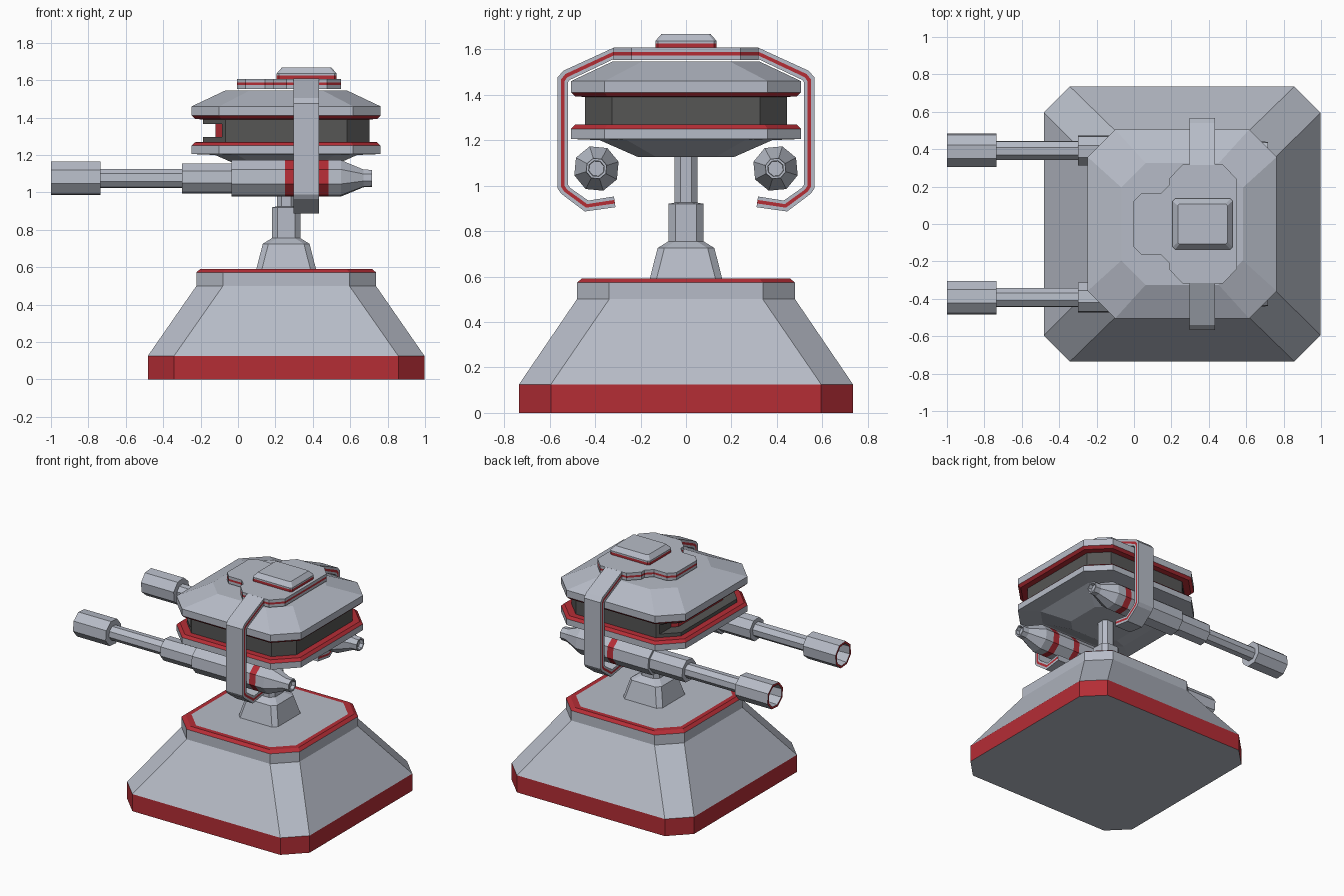
import bpy, bmesh, math

if "Cube" in bpy.data.objects:
    bpy.data.objects.remove(bpy.data.objects["Cube"])

CX = 0.2575  # common axis of base, neck and head
GREY, RED, DARK = 0, 1, 2
MATS = []
for name, col in (("light grey", (0.47, 0.50, 0.57)), ("red", (0.46, 0.026, 0.036)),
                  ("dark grey", (0.092, 0.092, 0.09))):
    m = bpy.data.materials.new(name)
    m.diffuse_color = (*col, 1)
    m.use_nodes = True
    m.node_tree.nodes["Principled BSDF"].inputs["Base Color"].default_value = m.diffuse_color
    MATS.append(m)


def loft(name, rings, mat, cap0=GREY, cap1=GREY):
    """Skin a list of equal-length rings; mat(i, j) colours side j of band i."""
    bm = bmesh.new()
    vs = [[bm.verts.new(p) for p in r] for r in rings]
    n = len(rings[0])
    for i in range(len(vs) - 1):
        for j in range(n):
            k = (j + 1) % n
            f = bm.faces.new((vs[i][j], vs[i][k], vs[i + 1][k], vs[i + 1][j]))
            f.material_index = mat(i, j)
    bm.faces.new(vs[0][::-1]).material_index = cap0
    bm.faces.new(vs[-1]).material_index = cap1
    bmesh.ops.recalc_face_normals(bm, faces=bm.faces)
    me = bpy.data.meshes.new(name)
    bm.to_mesh(me)
    bm.free()
    for m in MATS:
        me.materials.append(m)
    ob = bpy.data.objects.new(name, me)
    bpy.context.collection.objects.link(ob)
    return ob


def octagon(hx, hy, c, z, cx=CX):
    a, b = hx - c, hy - c
    return [(cx + x, y, z) for x, y in ((hx, -b), (hx, b), (a, hy), (-a, hy),
                                        (-hx, b), (-hx, -b), (-a, -hy), (a, -hy))]


def stack(name, levels, mats, cap0=GREY, cap1=GREY, cx=CX):
    """Chamfered-square tower from (half x, half y, chamfer, z) levels."""
    loft(name, [octagon(*l, cx) for l in levels], lambda i, j: mats[i], cap0, cap1)


def prism(name, pts, zs, mats, cap=GREY):
    loft(name, [[(x, y, z) for x, y in pts] for z in zs], lambda i, j: mats[i], cap, cap)


# pedestal with red skirt and red top border
stack("base", [(.74, .735, .14, 0), (.74, .735, .14, .125), (.48, .48, .142, .5),
               (.48, .48, .142, .573), (.458, .458, .135, .591), (.425, .425, .125, .591)],
      [RED, GREY, GREY, RED, RED])

# neck
stack("neck", [(.16, .16, .03, .588), (.125, .125, .03, .725), (.077, .077, .03, .755),
               (.077, .077, .03, .92), (.05, .05, .025, .925), (.05, .05, .025, 1.14)],
      [GREY] * 5)

# head: lower hull, dark band with slot on the gun side, upper hull
stack("lower_hull", [(.21, .21, .08, 1.125), (.38, .38, .12, 1.2), (.505, .505, .147, 1.205),
                     (.505, .505, .147, 1.25), (.487, .487, .14, 1.268), (.44, .44, .12, 1.27)],
      [GREY, GREY, GREY, RED, RED], GREY, DARK)
h = .445
for part, z0, z1 in (("lower", 1.265, 1.295), ("upper", 1.365, 1.395)):
    stack("head_band_" + part, [(h, h, .12, z0), (h, h, .12, z1)], [DARK], DARK, DARK)
half = [(-.085, .4275), (CX - h + .12, h), (CX + h - .12, h), (CX + h, h - .12)]
prism("head_band_middle", half + [(x, -y) for x, y in half[::-1]], (1.295, 1.365), [DARK], DARK)
stack("slot_core", [(.378, .378, .12, 1.295), (.378, .378, .12, 1.365)], [RED], RED, RED)
stack("upper_hull", [(.44, .44, .12, 1.39), (.487, .487, .14, 1.392), (.505, .505, .147, 1.41),
                     (.505, .505, .147, 1.46), (.325, .325, .13, 1.545)],
      [RED, RED, GREY, GREY], RED)

# roof plate with red seam, and hatch
side = [(-.005, .12), (.04, .165), (.145, .165), (.19, .21), (.19, .245),
        (.26, .318), (.475, .318), (.55, .24)]
prism("roof_plate", side + [(x, -y) for x, y in side[::-1]],
      (1.553, 1.573, 1.587, 1.607), [GREY, RED, GREY])
stack("roof_hatch", [(.16, .135, .012, 1.605), (.16, .135, .012, 1.625),
                     (.16, .135, .012, 1.636), (.133, .108, .01, 1.667)],
      [RED, GREY, GREY], cx=.367)

# gun profile: (x, radius, colour of the following band)
GUN = [(-.87, .07, GREY), (-1, .078, RED), (-1, .094, GREY), (-.735, .094, GREY),
       (-.735, .053, GREY), (-.30, .053, GREY), (-.30, .084, GREY), (-.035, .084, GREY),
       (-.035, .102, GREY), (.25, .102, RED), (.298, .102, GREY), (.433, .102, RED),
       (.483, .102, GREY), (.55, .102, GREY), (.67, .05, GREY), (.717, .047, GREY),
       (.717, .036, GREY), (.69, .034, GREY)]
# clamp arm section: (outer y, z, inner y, z)
ARM = [(.315, 1.608, .315, 1.558), (.54, 1.505, .513, 1.464), (.566, 1.475, .52, 1.452),
       (.566, .99, .52, 1.005), (.55, .965, .51, .99), (.445, .886, .43, .934),
       (.31, .905, .317, .952)]
for s, tag in ((1, "back"), (-1, "front")):
    rings = []
    for x, r, _ in GUN:
        ang = [math.radians(17 + 45 * k) for k in range(8)]
        rings.append([(x, s * (.394 - r * math.cos(a)), 1.075 + r * math.sin(a)) for a in ang])
    loft(tag + "_gun", rings, lambda i, j: GUN[i][2])

    rings = []
    for oy, oz, iy, iz in ARM:
        line = [(s * (oy + (iy - oy) * t), oz + (iz - oz) * t) for t in (0, .35, .68, 1)]
        rings.append([(.298, *p) for p in line] + [(.432, *p) for p in line[::-1]])
    # red stripe along the middle of both side faces
    loft(tag + "_clamp_arm", rings, lambda i, j: RED if j in (1, 5) else GREY)
